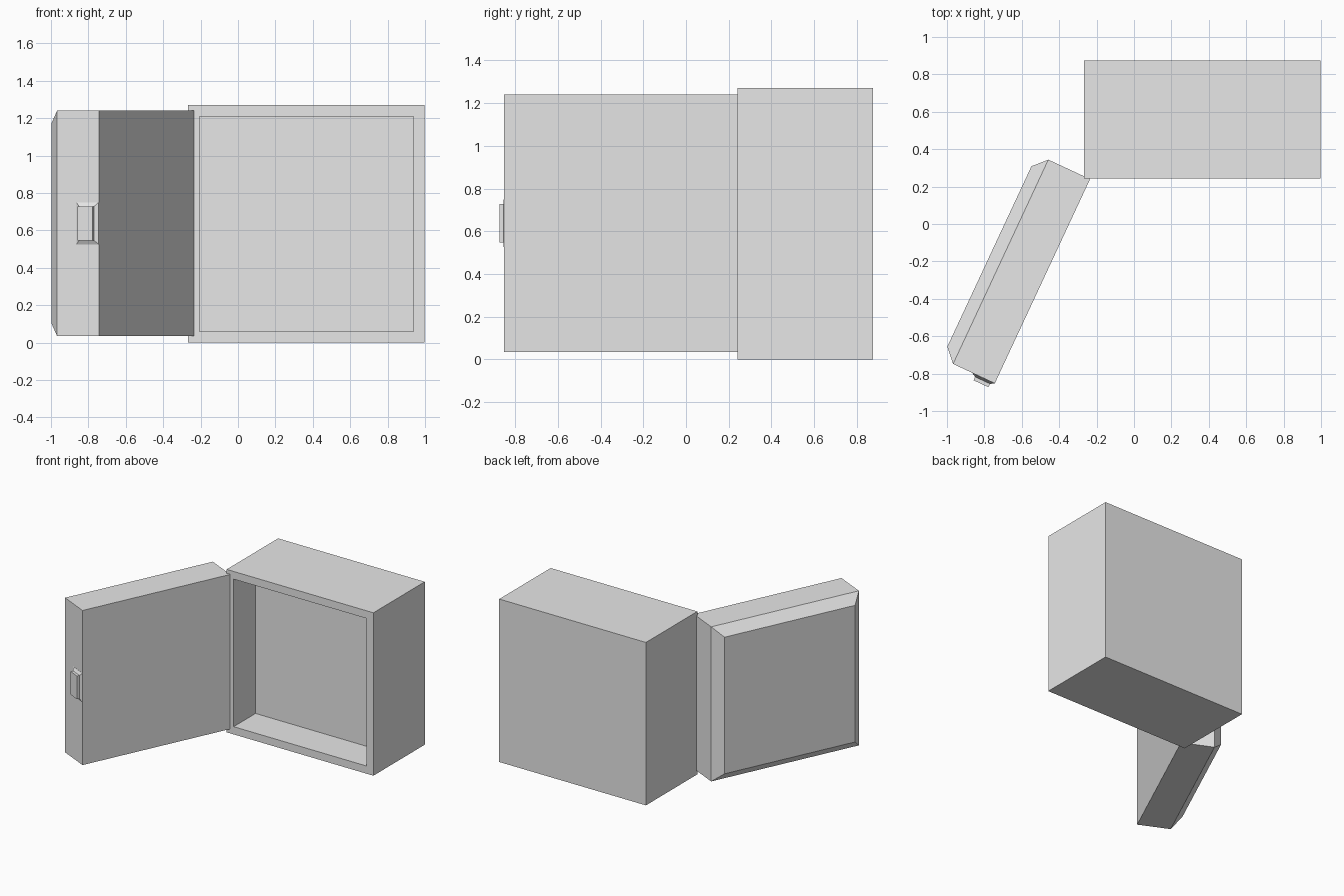
import bpy
import bmesh
from math import radians
from mathutils import Vector

old = bpy.data.objects.get("Cube")
if old:
    bpy.data.objects.remove(old, do_unlink=True)

grey = bpy.data.materials.new("plain grey")
grey.use_nodes = True
colour = (0.8, 0.8, 0.8, 1)
grey.diffuse_color = colour
grey.node_tree.nodes["Principled BSDF"].inputs["Base Color"].default_value = colour


def stepped_box(name, low, high, side, steps):
    """Box whose face on the given side is repeatedly inset and pushed out or in."""
    low, high, side = Vector(low), Vector(high), Vector(side)
    bm = bmesh.new()
    bmesh.ops.create_cube(bm, size=1)
    bmesh.ops.scale(bm, vec=high - low, verts=bm.verts)
    bmesh.ops.translate(bm, vec=(low + high) / 2, verts=bm.verts)
    bm.normal_update()
    face = max(bm.faces, key=lambda f: f.normal.dot(side))
    for inset, push in steps:
        bmesh.ops.inset_region(bm, faces=[face], thickness=inset, use_even_offset=True)
        bmesh.ops.translate(bm, vec=side * push, verts=face.verts[:])
    bmesh.ops.recalc_face_normals(bm, faces=bm.faces)
    mesh = bpy.data.meshes.new(name)
    bm.to_mesh(mesh)
    bm.free()
    mesh.materials.append(grey)
    obj = bpy.data.objects.new(name, mesh)
    bpy.context.collection.objects.link(obj)
    return obj


# Cabinet with a shallow square recess in its front
stepped_box("cabinet_body", (-0.267, 0.242, 0), (0.998, 0.875, 1.27),
            (0, -1, 0), [(0.06, 0), (0, -0.27)])

# Door, modelled along x from its hinge, with a chamfered raised panel
door = stepped_box("door", (0, -0.246, 0.035), (1.205, 0, 1.24),
                   (0, -1, 0), [(0.07, 0.067)])

# Latch on the free edge of the door: sloped base, then a straight block
latch = stepped_box("latch", (1.2, -0.132, 0.525), (1.206, 0, 0.75),
                    (1, 0, 0), [(0.022, 0.012), (0, 0.02)])

# Swing the door and its latch open about the hinge
for part in (door, latch):
    part.location = (-0.235, 0.24, 0)
    part.rotation_euler.z = radians(-115)
